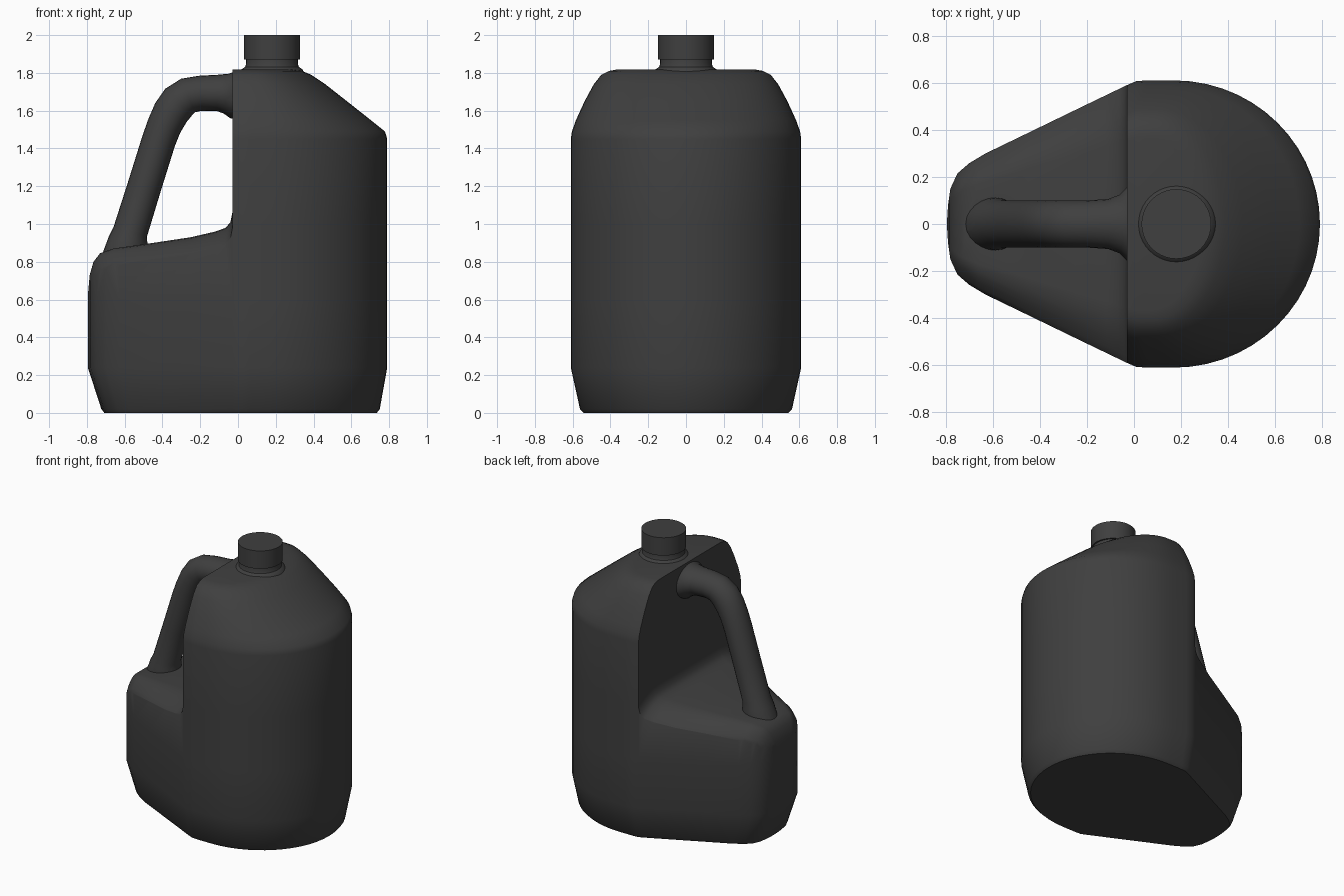
import bpy, bmesh, math
from mathutils import Vector

if "Cube" in bpy.data.objects:
    bpy.data.objects.remove(bpy.data.objects["Cube"])


def interp(table, x):
    if x <= table[0][0]:
        return table[0][1]
    for (x0, y0), (x1, y1) in zip(table, table[1:]):
        if x <= x1:
            return y0 + (y1 - y0) * (x - x0) / (x1 - x0)
    return table[-1][1]


def loft(name, rings):
    """Closed skin through rings with equal point counts, capped at both ends."""
    bm = bmesh.new()
    rows = [[bm.verts.new(p) for p in ring] for ring in rings]
    n = len(rows[0])
    for a, b in zip(rows, rows[1:]):
        for i in range(n):
            j = (i + 1) % n
            bm.faces.new((a[i], a[j], b[j], b[i]))
    bm.faces.new(rows[0][::-1])
    bm.faces.new(rows[-1])
    bmesh.ops.recalc_face_normals(bm, faces=bm.faces)
    mesh = bpy.data.meshes.new(name)
    bm.to_mesh(mesh)
    bm.free()
    ob = bpy.data.objects.new(name, mesh)
    bpy.context.collection.objects.link(ob)
    return ob


def activate(ob):
    bpy.ops.object.select_all(action='DESELECT')
    ob.select_set(True)
    bpy.context.view_layer.objects.active = ob


def boolean(ob, other, operation):
    m = ob.modifiers.new(operation, 'BOOLEAN')
    m.operation, m.object, m.solver = operation, other, 'EXACT'
    activate(ob)
    bpy.ops.object.modifier_apply(modifier=m.name)
    bpy.data.objects.remove(other)


def turned(name, profile, cx, n=40):
    return loft(name, [[(cx + r * math.cos(2 * math.pi * i / n),
                         r * math.sin(2 * math.pi * i / n), z) for i in range(n)]
                       for r, z in profile])


# Plan outline: round on the right, tapering to a blunt end on the left
half = [(0.17 + 0.62 * math.cos(a), 0.61 * math.sin(a))
        for a in (math.pi / 2 * i / 14 for i in range(15))]
half += [(0.06, 0.61), (0.01, 0.607), (-0.03, 0.59), (-0.25, 0.484), (-0.45, 0.387),
         (-0.63, 0.30), (-0.70, 0.258), (-0.75, 0.215), (-0.78, 0.15), (-0.79, 0.08), (-0.795, 0)]
outline = half + [(x, -y) for x, y in half[-2:0:-1]]

# Body rings: height, scale of right x, left x and y
levels = [(0.0, 0.93, 0.89, 0.89), (0.02, 0.95, 0.91, 0.92), (0.24, 1, 1, 1),
          (0.6, 1, 1, 1), (1.0, 1, 1, 1), (1.45, 1, 1, 1), (1.49, 0.985, 1, 0.99),
          (1.55, 0.89, 1, 0.955), (1.65, 0.73, 1, 0.88), (1.74, 0.585, 1, 0.80),
          (1.79, 0.49, 1, 0.735), (1.81, 0.43, 1, 0.67), (1.818, 0.37, 1, 0.60)]
body = loft("jug_body", [[(x * (sr if x > 0 else sl), y * sy, z) for x, y in outline]
                         for z, sr, sl, sy in levels])

# Notch behind the handle, with a floor that rolls off toward the sides
width = [(-0.79, 0.15), (-0.75, 0.22), (-0.65, 0.29), (-0.03, 0.59)]
floor = [(-1, 0.58), (-0.795, 0.62), (-0.785, 0.73), (-0.765, 0.80), (-0.73, 0.845),
         (-0.66, 0.87), (-0.45, 0.90), (-0.25, 0.93), (-0.12, 0.96), (-0.065, 0.98),
         (-0.04, 1.01), (-0.03, 1.06)]
across = [0, 0.6, 0.7, 0.8, 0.88, 0.95, 1, 1.6]
across = [-t for t in across[:0:-1]] + across
rings = []
for x, z in floor:
    w = interp(width, x)
    ring = [(x, t * w, z - 0.085 * (max(0, abs(t) - 0.6) / 0.4) ** 2) for t in across]
    rings.append(ring + [(x, 1.6 * w, 2.5), (x, -1.6 * w, 2.5)])
boolean(body, loft("notch_cutter", rings), 'DIFFERENCE')

# Handle: centre x, z, half thickness, half width
stations = [(0.04, 1.683, 0.125, 0.17), (-0.03, 1.683, 0.125, 0.155), (-0.06, 1.69, 0.107, 0.125),
            (-0.11, 1.694, 0.096, 0.106), (-0.2, 1.692, 0.093, 0.1), (-0.265, 1.68, 0.096, 0.1),
            (-0.315, 1.645, 0.1, 0.1), (-0.355, 1.59, 0.097, 0.1), (-0.39, 1.52, 0.092, 0.1),
            (-0.42, 1.44, 0.09, 0.1), (-0.495, 1.2, 0.09, 0.1), (-0.57, 0.96, 0.092, 0.1),
            (-0.582, 0.91, 0.105, 0.11), (-0.60, 0.82, 0.12, 0.115)]
rings = []
for k, (x, z, h, w) in enumerate(stations):
    a, b = stations[max(k - 1, 0)], stations[min(k + 1, len(stations) - 1)]
    t = Vector((b[0] - a[0], 0, b[1] - a[1])).normalized()
    nrm = Vector((-t.z, 0, t.x))
    rings.append([Vector((x, 0, z)) + nrm * h * math.cos(q) + Vector((0, w * math.sin(q), 0))
                  for q in (2 * math.pi * i / 24 for i in range(24))])
boolean(body, loft("handle", rings), 'UNION')

# Neck and screw cap
neck = turned("neck", [(0.17, 1.80), (0.16, 1.82), (0.142, 1.832), (0.137, 1.85), (0.137, 1.88)], 0.18)
cap = turned("cap", [(0.148, 1.87), (0.148, 2.0)], 0.18)

# Dark plastic and smooth shading
plastic = bpy.data.materials.new("dark_plastic")
plastic.diffuse_color = (0.05, 0.05, 0.05, 1)
plastic.use_nodes = True
plastic.node_tree.nodes["Principled BSDF"].inputs["Base Color"].default_value = plastic.diffuse_color
for ob in (body, neck, cap):
    ob.data.materials.clear()
    ob.data.materials.append(plastic)
    activate(ob)
    bpy.ops.object.shade_smooth_by_angle(angle=math.radians(40))
